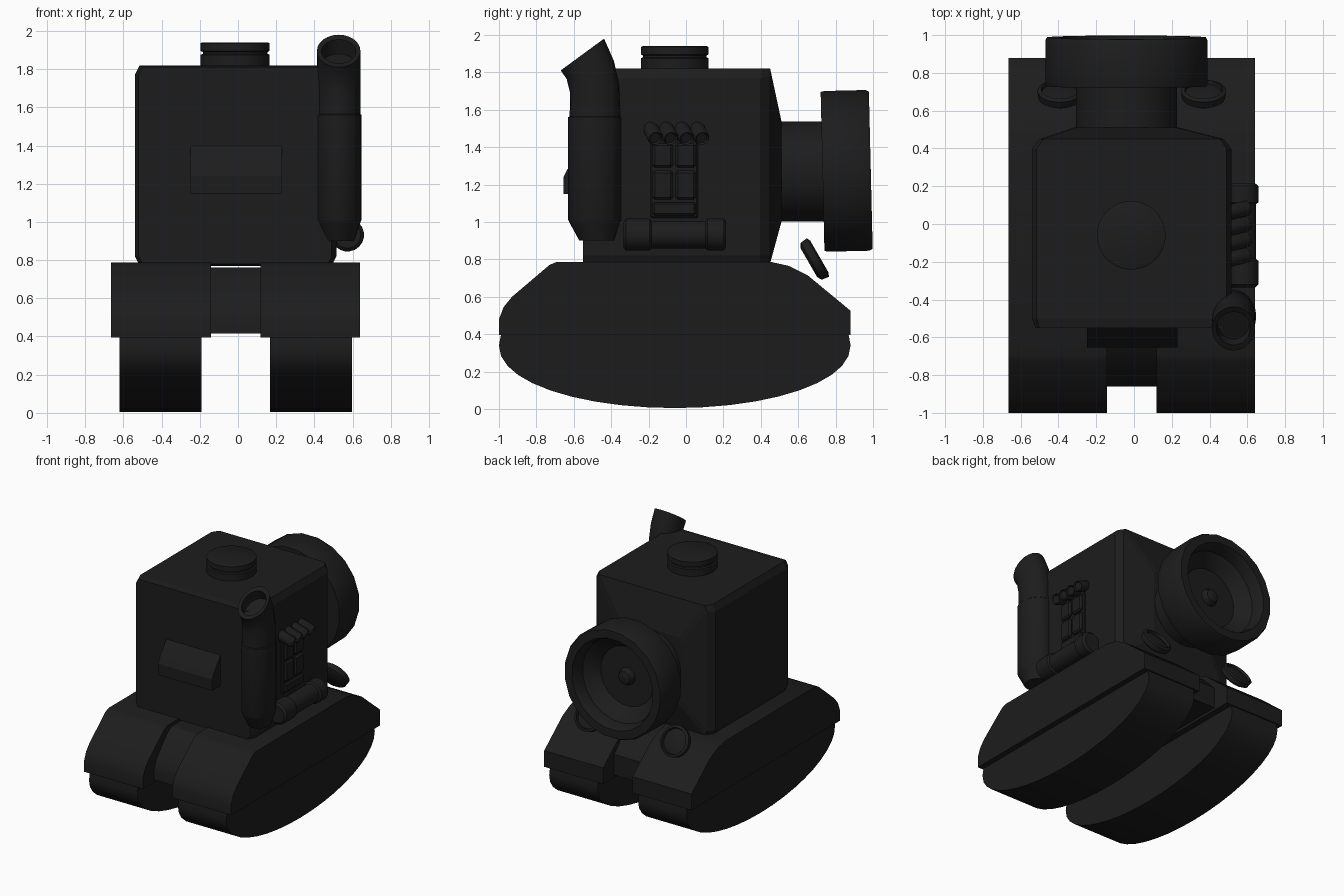
import bpy, bmesh, math
from mathutils import Vector, Matrix

if "Cube" in bpy.data.objects:
    bpy.data.objects.remove(bpy.data.objects["Cube"])

CX = -0.012  # centre line of the vehicle
dark = bpy.data.materials.new("dark_paint")
dark.diffuse_color = (0.012, 0.012, 0.012, 1)
dark.use_nodes = True
dark.node_tree.nodes["Principled BSDF"].inputs["Base Color"].default_value = dark.diffuse_color


def finish(name, bm, smooth=None):
    bmesh.ops.recalc_face_normals(bm, faces=bm.faces)
    me = bpy.data.meshes.new(name)
    bm.to_mesh(me)
    bm.free()
    ob = bpy.data.objects.new(name, me)
    bpy.context.collection.objects.link(ob)
    me.materials.append(dark)
    if smooth:
        bpy.ops.object.select_all(action='DESELECT')
        ob.select_set(True)
        bpy.context.view_layer.objects.active = ob
        bpy.ops.object.shade_smooth_by_angle(angle=math.radians(smooth))
    return ob


def loft(name, rings, smooth=None):
    """Skin a list of equal-length point rings and cap both ends."""
    bm = bmesh.new()
    vs = [[bm.verts.new(p) for p in r] for r in rings]
    n = len(vs[0])
    for a, b in zip(vs, vs[1:]):
        for i in range(n):
            bm.faces.new((a[i], a[(i + 1) % n], b[(i + 1) % n], b[i]))
    bm.faces.new(vs[0])
    bm.faces.new(vs[-1])
    return finish(name, bm, smooth)


def extrude_x(name, profile, x0, x1, smooth=None):
    return loft(name, [[(x, y, z) for y, z in profile] for x in (x0, x1)], smooth)


def lathe(name, profile, origin, axis, segs, smooth=35):
    """Turn (radius, distance) pairs around an axis."""
    m = Matrix.Translation(origin) @ Vector(axis).to_track_quat('Z', 'Y').to_matrix().to_4x4()
    ang = [2 * math.pi * (i + .5) / segs for i in range(segs)]
    return loft(name, [[m @ Vector((r * math.cos(a), r * math.sin(a), h)) for a in ang]
                       for r, h in profile], smooth)


def box(name, x0, x1, y0, y1, z0, z1, bevel=0.0):
    bm = bmesh.new()
    bmesh.ops.create_cube(bm, size=1)
    for v in bm.verts:
        v.co = ((x0 + x1) / 2 + v.co.x * (x1 - x0), (y0 + y1) / 2 + v.co.y * (y1 - y0),
                (z0 + z1) / 2 + v.co.z * (z1 - z0))
    if bevel:
        bmesh.ops.bevel(bm, geom=bm.edges[:], offset=bevel, segments=1, affect='EDGES')
    return finish(name, bm)


# tracks and fenders, left and right
belt = [(-0.06 - 0.94 * math.cos(math.pi * i / 20),
         0.34 - 0.335 * math.sin(math.pi * i / 20) ** 0.95) for i in range(21)]
belt += [(0.865, 0.42), (-0.985, 0.42)]
fender = [(-1, 0.395), (-1, 0.48), (-0.975, 0.545), (-0.93, 0.6), (-0.73, 0.77), (-0.69, 0.787),
          (0.45, 0.787), (0.55, 0.765), (0.65, 0.715), (0.88, 0.525), (0.88, 0.395)]
for side, s in (("left", -1), ("right", 1)):
    extrude_x(side + "_track", belt, CX + s * 0.18, CX + s * 0.608, 30)
    extrude_x(side + "_fender", fender, CX + s * 0.13, CX + s * 0.652, 30)
    # round lamp tilted back over the fender
    lathe(side + "_lamp", [(0.09, -0.03), (0.115, -0.015), (0.12, 0.025), (0.10, 0.035),
                           (0.095, 0.015), (0.05, 0.025), (0.01, 0.028)],
          (CX + s * 0.38, 0.683, 0.797), (0, 0.87, 0.5), 20)

# hull between the tracks
hull = [(-0.86, 0.415), (-0.86, 0.5), (-0.83, 0.57), (-0.7, 0.72), (-0.64, 0.76),
        (0.5, 0.76), (0.62, 0.7), (0.74, 0.58), (0.74, 0.415)]
extrude_x("centre_hull", hull, CX - 0.14, CX + 0.14, 30)

# main cabin: box whose back face tapers out toward the neck
def chamfer_rect(x0, x1, z0, z1, c, y):
    return [(x0 + c, y, z0), (x1 - c, y, z0), (x1, y, z0 + 2 * c), (x1, y, z1 - 2 * c),
            (x1 - c, y, z1), (x0 + c, y, z1), (x0, y, z1 - 2 * c), (x0, y, z0 + 2 * c)]

loft("cabin", [chamfer_rect(-0.52, 0.49, 0.78, 1.81, 0.02, -0.55),
               chamfer_rect(-0.54, 0.515, 0.77, 1.82, 0.025, -0.50),
               chamfer_rect(-0.54, 0.515, 0.77, 1.82, 0.025, 0.40),
               chamfer_rect(-0.50, 0.475, 0.78, 1.82, 0.02, 0.45),
               chamfer_rect(-0.32, 0.24, 1.0, 1.54, 0.02, 0.51)])

# sloped panel on the front
extrude_x("front_panel", [(-0.54, 1.15), (-0.655, 1.15), (-0.655, 1.24), (-0.635, 1.28),
                          (-0.54, 1.41)], -0.25, 0.23)

# roof hatch
lathe("roof_hatch", [(0.182, 0), (0.182, 0.065), (0.17, 0.07), (0.17, 0.08), (0.182, 0.085),
                     (0.182, 0.125), (0.172, 0.13)], (-0.015, -0.06, 1.81), (0, 0, 1), 32)

# rear neck and hollow drum
DC = Vector((-0.04, 0.73, 1.27))
tilt = Vector((0, 1, 0.024)).normalized()
lathe("rear_neck", [(0.27, -0.25), (0.27, 0.02), (0.22, 0.02), (0.20, -0.12)], DC, (0, 1, 0), 24)
lathe("rear_drum", [(0.24, 0.07), (0.24, 0), (0.43, 0), (0.435, 0.02), (0.435, 0.24), (0.425, 0.258),
                    (0.36, 0.258), (0.345, 0.23), (0.335, 0.16), (0.24, 0.08), (0.21, 0.01),
                    (0.2, -0.08)], DC, tilt, 20)

# hub and blades inside the drum
lathe("drum_hub", [(0.07, -0.1), (0.07, 0.07), (0.05, 0.11), (0.02, 0.12)], DC, tilt, 12)
for i in range(6):
    blade = box(f"drum_blade_{i}", 0.04, 0.225, -0.07, 0.06, -0.014, 0.014)
    blade.matrix_world = (Matrix.Translation(DC) @ Matrix.Rotation(i * math.pi / 3, 4, 'Y')
                          @ Matrix.Rotation(0.5, 4, 'X'))

# exhaust stack on the front right corner: front point, back point, half width
sections = [((-0.57, 0.90), (-0.385, 0.90), 0.08), ((-0.625, 1.0), (-0.355, 1.0), 0.115),
            ((-0.63, 1.01), (-0.347, 1.01), 0.12), ((-0.63, 1.56), (-0.347, 1.56), 0.12),
            ((-0.622, 1.565), (-0.352, 1.565), 0.114), ((-0.62, 1.69), (-0.358, 1.73), 0.114),
            ((-0.638, 1.765), (-0.385, 1.86), 0.114), ((-0.67, 1.81), (-0.438, 1.98), 0.114),
            ((-0.64, 1.83), (-0.465, 1.955), 0.09), ((-0.61, 1.77), (-0.43, 1.88), 0.085)]
rings = []
for f, b, w in sections:
    ring = []
    for i in range(24):
        a = 2 * math.pi * i / 24
        t = (1 - math.cos(a)) / 2
        ring.append((0.527 + w * math.sin(a), f[0] + (b[0] - f[0]) * t, f[1] + (b[1] - f[1]) * t))
    rings.append(ring)
loft("exhaust_stack", rings, 35)

# canister lying along the right side, with thicker ends
lathe("side_canister", [(0.07, -0.275), (0.087, -0.26), (0.087, -0.135), (0.074, -0.125),
                        (0.074, 0.165), (0.087, 0.175), (0.087, 0.26), (0.07, 0.275)],
      (0.573, -0.06, 0.932), (0, 1, 0), 20)

# side window: frame with raised panes
box("side_frame", 0.48, 0.53, -0.19, 0.065, 1.02, 1.435, 0.008)
for z0, z1 in ((1.29, 1.42), (1.12, 1.275)):
    for y0 in (-0.178, -0.055):
        box("side_pane", 0.5, 0.55, y0, y0 + 0.108, z0, z1, 0.012)
box("side_sill", 0.5, 0.55, -0.178, 0.053, 1.035, 1.105, 0.01)

# row of short drooping pipes above the window
for i in range(4):
    y = -0.19 + i * 0.083
    lathe(f"side_pipe_{i}", [(0.042, 0), (0.042, 0.12), (0.036, 0.13), (0.028, 0.12)],
          (0.49, y, 1.50), (0.85, 0.2, -0.4), 12)
